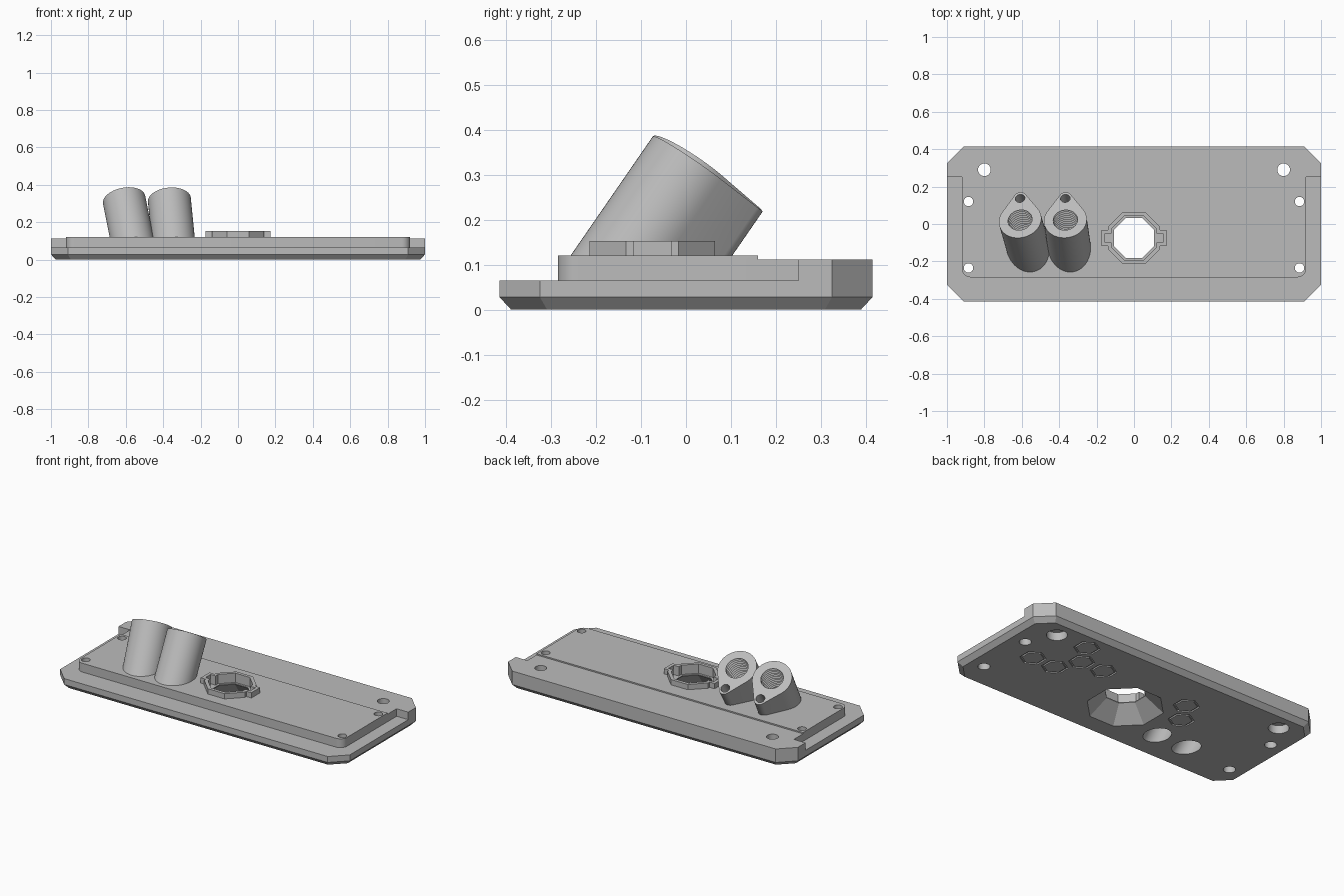
import bpy, bmesh
from math import sin, cos, tan, pi, radians, acos
from mathutils import Vector, Matrix

if "Cube" in bpy.data.objects:
    bpy.data.objects.remove(bpy.data.objects["Cube"], do_unlink=True)

GREY = (0.5, 0.5, 0.5, 1)
grey = bpy.data.materials.new("plain grey plastic")
grey.use_nodes = True
grey.diffuse_color = GREY
grey.node_tree.nodes["Principled BSDF"].inputs["Base Color"].default_value = GREY


def loft(name, rings, closed=False):
    """Skin a list of equal-length point rings; cap the ends or close the loop."""
    bm = bmesh.new()
    loops = [[bm.verts.new(p) for p in ring] for ring in rings]
    pairs = list(zip(loops, loops[1:]))
    if closed:
        pairs.append((loops[-1], loops[0]))
    for a, b in pairs:
        n = len(a)
        for i in range(n):
            j = (i + 1) % n
            bm.faces.new((a[i], a[j], b[j], b[i]))
    if not closed:
        bm.faces.new(loops[0])
        bm.faces.new(loops[-1])
    bmesh.ops.recalc_face_normals(bm, faces=bm.faces[:])
    mesh = bpy.data.meshes.new(name)
    bm.to_mesh(mesh)
    bm.free()
    mesh.materials.append(grey)
    ob = bpy.data.objects.new(name, mesh)
    bpy.context.collection.objects.link(ob)
    return ob


def at(points, z):
    return [(x, y, z) for x, y in points]


def prism(name, points, z0, z1):
    return loft(name, [at(points, z0), at(points, z1)])


def ngon(n, r, cx=0, cy=0, turn=0):
    return [(cx + r * cos(turn + 2 * pi * i / n), cy + r * sin(turn + 2 * pi * i / n))
            for i in range(n)]


def boolean(ob, others, operation):
    """Apply one boolean per helper object and bake the result."""
    for other in others:
        other.hide_render = True
        mod = ob.modifiers.new("boolean", 'BOOLEAN')
        mod.operation, mod.solver, mod.object = operation, 'EXACT', other
    deps = bpy.context.evaluated_depsgraph_get()
    mesh = bpy.data.meshes.new_from_object(ob.evaluated_get(deps))
    ob.modifiers.clear()
    ob.data = mesh


def remove(objects):
    for ob in objects:
        bpy.data.objects.remove(ob, do_unlink=True)


# Base slab: clipped corners and a bevelled underside
def clipped(w, d, c):
    return [(w - c, -d), (w, c - d), (w, d - c), (w - c, d),
            (c - w, d), (-w, d - c), (-w, c - d), (c - w, -d)]


top = clipped(1, 0.415, 0.09)
base = loft("base_plate", [at(clipped(0.974, 0.389, 0.08), 0), at(top, 0.028), at(top, 0.065)])

# Rear ledge wrapping the back corners
ledge_half = [(0.92, 0.15), (0.92, 0.25), (1, 0.25), (1, 0.325), (0.91, 0.415)]
ledge = prism("rear_ledge", ledge_half + [(-x, y) for x, y in reversed(ledge_half)], 0.04, 0.112)

# Raised panel with rounded front corners
R = 0.045
corner = [(0.92 - R + R * sin(a), -0.285 + R - R * cos(a))
          for a in (i * pi / 16 for i in range(9))]
panel_half = corner + [(0.92, 0.16)]
panel = prism("raised_panel", panel_half + [(-x, y) for x, y in reversed(panel_half)], 0.04, 0.12)
boolean(base, [ledge, panel], 'UNION')
remove([ledge, panel])


# Octagonal socket with a key tab on each side
CY = -0.075


def keyed(h, tab, w):
    s = h * tan(pi / 8)
    half = [(s, -h), (h, -s), (h, -w), (tab, -w), (tab, w), (h, w), (h, s), (s, h)]
    return [(x, y + CY) for x, y in half + [(-x, -y) for x, y in half]]


socket = prism("socket_rim", keyed(0.14, 0.175, 0.043), 0.1, 0.153)
recess = prism("recess_cutter", keyed(0.12, 0.155, 0.025), 0.095, 0.2)
funnel = loft("funnel_cutter", [at(ngon(8, r, 0, CY, pi / 8), z)
                                for r, z in ((0.232, -0.01), (0.116, 0.09), (0.116, 0.11))])
boolean(socket, [recess], 'DIFFERENCE')
cutters = [recess, funnel]

# Screw holes with counterbores underneath
for side in (-1, 1):
    for x, y, r, wide, depth in ((0.8, 0.29, 0.034, 0.058, 0.05),
                                 (0.885, 0.12, 0.025, 0.034, 0.04),
                                 (0.885, -0.235, 0.025, 0.034, 0.04)):
        cutters.append(loft("screw_cutter", [
            at(ngon(32, q, side * x, y), z)
            for q, z in ((wide, -0.02), (wide, depth), (r, depth), (r, 0.2))]))

# Hexagon grooves on the underside
for x, y in ((0.738, 0.012), (0.582, 0.012), (0.502, 0.15), (0.346, 0.15),
             (0.58, 0.286), (-0.252, 0.15), (-0.33, 0.012)):
    outer, inner = ngon(6, 0.075, x, y, pi / 6), ngon(6, 0.062, x, y, pi / 6)
    cutters.append(loft("hex_groove_cutter", [at(outer, -0.01), at(outer, 0.008),
                                              at(inner, 0.008), at(inner, -0.01)], closed=True))

# Leaning teardrop tubes with a threaded bore and a pin hole
BIG, SMALL, GAP = 0.115, 0.034, 0.147
a0 = pi / 2 - acos((BIG - SMALL) / GAP)
lobe = [(SMALL * cos(a), GAP + SMALL * sin(a))
        for a in (a0 + (pi - 2 * a0) * i / 10 for i in range(11))]
body = [(BIG * cos(a), BIG * sin(a))
        for a in (pi - a0 + (pi + 2 * a0) * i / 40 for i in range(41))]

thread = [(0.03, 0.068)]
for i in range(12):
    thread += [(-0.018 * i, 0.065), (-0.018 * i - 0.009, 0.074)]
thread += [(-0.22, 0.07), (-0.52, 0.07)]

tubes = []
for label, foot_x, lean in (("outer", -0.545, -0.2), ("inner", -0.335, -0.1)):
    axis = Vector((lean, 0.69, 1))
    centre = Vector((foot_x, -0.2, 0)) + axis * 0.32
    axis.normalize()
    v = axis.cross(Vector((1, 0, 0))).normalized()
    u = v.cross(axis)

    def place(points, t):
        return [centre + u * x + v * y + axis * t for x, y in points]

    cap = place(lobe + body, 0)
    foot = [p - axis * ((p.z - 0.1) / axis.z) for p in cap]
    tube = loft(label + "_tube", [foot, cap])
    bore = loft("bore_cutter", [place(ngon(40, r), t) for t, r in thread])
    pin = loft("pin_cutter", [place(ngon(20, 0.026, 0, GAP - 0.006), t) for t in (0.03, -0.1)])
    boolean(tube, [bore, pin], 'DIFFERENCE')
    remove([pin])
    cutters.append(bore)
    tubes.append(tube)

boolean(base, cutters, 'DIFFERENCE')
remove(cutters)

# Smooth the round walls, keep the edges sharp
bpy.ops.object.select_all(action='DESELECT')
for ob in [base, socket] + tubes:
    ob.select_set(True)
bpy.context.view_layer.objects.active = base
bpy.ops.object.shade_smooth_by_angle(angle=radians(25))
